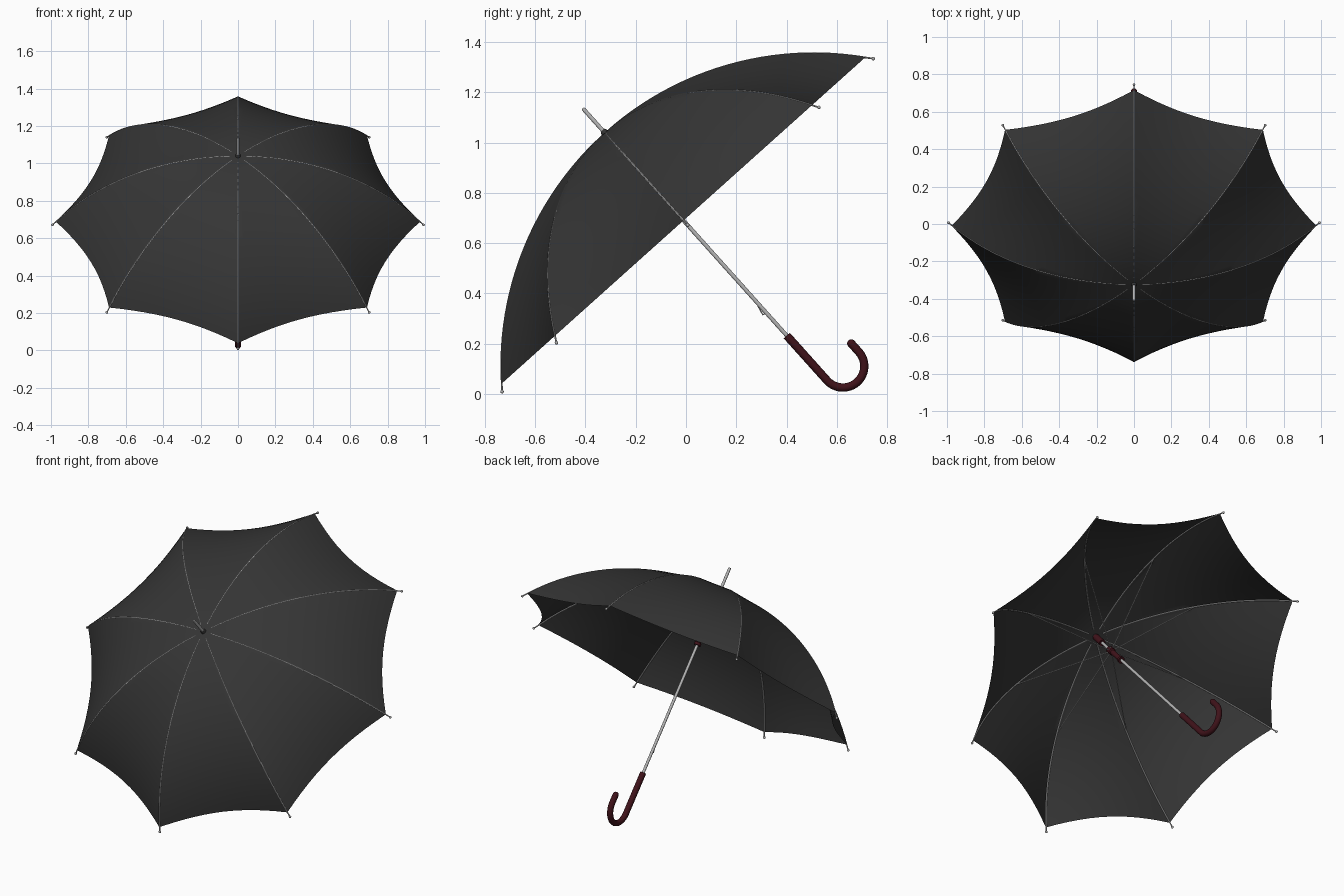
import bpy, bmesh, math
from mathutils import Vector, Matrix

if "Cube" in bpy.data.objects:
    bpy.data.objects.remove(bpy.data.objects["Cube"])

# Everything is built upright (shaft along z, rim plane at z = 0), then tilted
TILT = Matrix.Translation((0, -0.01, 0.69)) @ Matrix.Rotation(math.radians(41.9), 4, 'X')
RIBS, RIM, DEPTH = 8, 0.975, 0.47
R = (RIM ** 2 + DEPTH ** 2) / (2 * DEPTH)
END = math.asin(RIM / R)


def material(name, rgb):
    m = bpy.data.materials.new(name)
    m.diffuse_color = (*rgb, 1)
    m.use_nodes = True
    m.node_tree.nodes["Principled BSDF"].inputs["Base Color"].default_value = m.diffuse_color
    return m


FABRIC = material("black_fabric", (0.035, 0.035, 0.035))
WOOD = material("dark_red_wood", (0.05, 0.006, 0.01))
METAL = material("steel", (0.45, 0.45, 0.45))


def finish(obj, mat, angle=40):
    obj.data.materials.clear()
    obj.data.materials.append(mat)
    obj.matrix_world = TILT
    bpy.ops.object.select_all(action='DESELECT')
    obj.select_set(True)
    bpy.context.view_layer.objects.active = obj
    if obj.type == 'CURVE':
        bpy.ops.object.convert(target='MESH')
    bpy.ops.object.shade_smooth_by_angle(angle=math.radians(angle))


def tubes(name, paths, radius, mat, sides=2):
    c = bpy.data.curves.new(name, 'CURVE')
    c.dimensions = '3D'
    c.bevel_depth, c.bevel_resolution, c.use_fill_caps = radius, sides, True
    for pts in paths:
        s = c.splines.new('POLY')
        s.points.add(len(pts) - 1)
        for p, co in zip(s.points, pts):
            p.co = (*co, 1)
    o = bpy.data.objects.new(name, c)
    bpy.context.collection.objects.link(o)
    finish(o, mat)


def mesh_object(name, bm, mat, angle=40):
    me = bpy.data.meshes.new(name)
    bm.to_mesh(me)
    bm.free()
    o = bpy.data.objects.new(name, me)
    bpy.context.collection.objects.link(o)
    finish(o, mat, angle)


def balls(name, centres, radius, mat):
    bm = bmesh.new()
    for c in centres:
        bmesh.ops.create_uvsphere(bm, u_segments=16, v_segments=10, radius=radius,
                                  matrix=Matrix.Translation(c))
    mesh_object(name, bm, mat)


def lathe(name, profile, mat):
    bm = bmesh.new()
    vs = [bm.verts.new((r, 0, z)) for r, z in profile]
    es = [bm.edges.new(p) for p in zip(vs, vs[1:])]
    bmesh.ops.spin(bm, geom=vs + es, axis=(0, 0, 1), cent=(0, 0, 0),
                   angle=2 * math.pi, steps=24)
    bmesh.ops.remove_doubles(bm, verts=bm.verts, dist=1e-5)
    bmesh.ops.recalc_face_normals(bm, faces=bm.faces)
    mesh_object(name, bm, mat)


def rib_point(t, k, offset=0.0):
    a, th = 2 * math.pi * k / RIBS, t * END
    r = (R + offset) * math.sin(th)
    return Vector((r * math.cos(a), r * math.sin(a), DEPTH - R + (R + offset) * math.cos(th)))


# Canopy: eight gores pulled tight between the ribs, with a scalloped rim
ROWS, COLS = 28, 12
bm = bmesh.new()
apex = bm.verts.new((0, 0, DEPTH))
prev = None
for i in range(1, ROWS + 1):
    t = i / ROWS
    ring = []
    for k in range(RIBS):
        a, b = rib_point(t, k), rib_point(t, k + 1)
        for j in range(COLS):
            u = j / COLS
            p = a.lerp(b, u)
            f = 1 - 0.055 * t * 4 * u * (1 - u)
            ring.append(bm.verts.new((p.x * f, p.y * f, p.z)))
    n = len(ring)
    for j in range(n):
        q = (j + 1) % n
        if prev:
            bm.faces.new((prev[j], ring[j], ring[q], prev[q]))
        else:
            bm.faces.new((apex, ring[j], ring[q]))
    prev = ring
mesh_object("canopy", bm, FABRIC, 25)

# Ribs under the fabric, ending in small ball tips beyond the rim
ribs, tips, stretchers = [], [], []
for k in range(RIBS):
    pts = [rib_point(i / 24, k, -0.003) for i in range(1, 25)]
    tip = pts[-1] + (pts[-1] - pts[-2]).normalized() * 0.03
    ribs.append(pts + [tip])
    tips.append(tip)
    a = 2 * math.pi * k / RIBS
    stretchers.append([Vector((0.018 * math.cos(a), 0.018 * math.sin(a), 0.27)),
                       rib_point(0.5, k, -0.006)])
tubes("ribs", ribs, 0.0035, METAL)
balls("rib_tips", tips, 0.007, METAL)
tubes("stretchers", stretchers, 0.003, METAL)

# Shaft with its ferrule, and the little spring catch near the handle
lathe("shaft", [(0, -0.64), (0.008, -0.64), (0.008, 0.592), (0.006, 0.599), (0, 0.6)], METAL)
tubes("spring_catch", [[(0, -0.006, -0.45), (0, -0.016, -0.49), (0, -0.006, -0.492)]],
      0.003, METAL)

# Cap on top, hub and sliding runner beneath
lathe("top_cap", [(0, 0.482), (0.01, 0.482), (0.014, 0.474), (0.016, 0.462), (0, 0.462)], FABRIC)
lathe("top_hub", [(0, 0.46), (0.018, 0.46), (0.018, 0.38), (0, 0.38)], WOOD)
lathe("runner", [(0, 0.29), (0.02, 0.29), (0.02, 0.255), (0.014, 0.25),
                 (0.014, 0.16), (0.019, 0.155), (0.019, 0.14), (0, 0.14)], WOOD)

# Crook handle: straight grip, half-circle hook, short end
HR, Z0, RAD = 0.085, -0.855, 0.0165
path = [Vector((0, 0, -0.615)), Vector((0, 0, -0.74))]
for i in range(25):
    a = math.pi * i / 24
    path.append(Vector((0, HR - HR * math.cos(a), Z0 - HR * math.sin(a))))
path.append(Vector((0, 2 * HR, Z0 + 0.045)))
tubes("handle", [path], RAD, WOOD, 4)
balls("handle_end", [path[-1]], RAD, WOOD)
